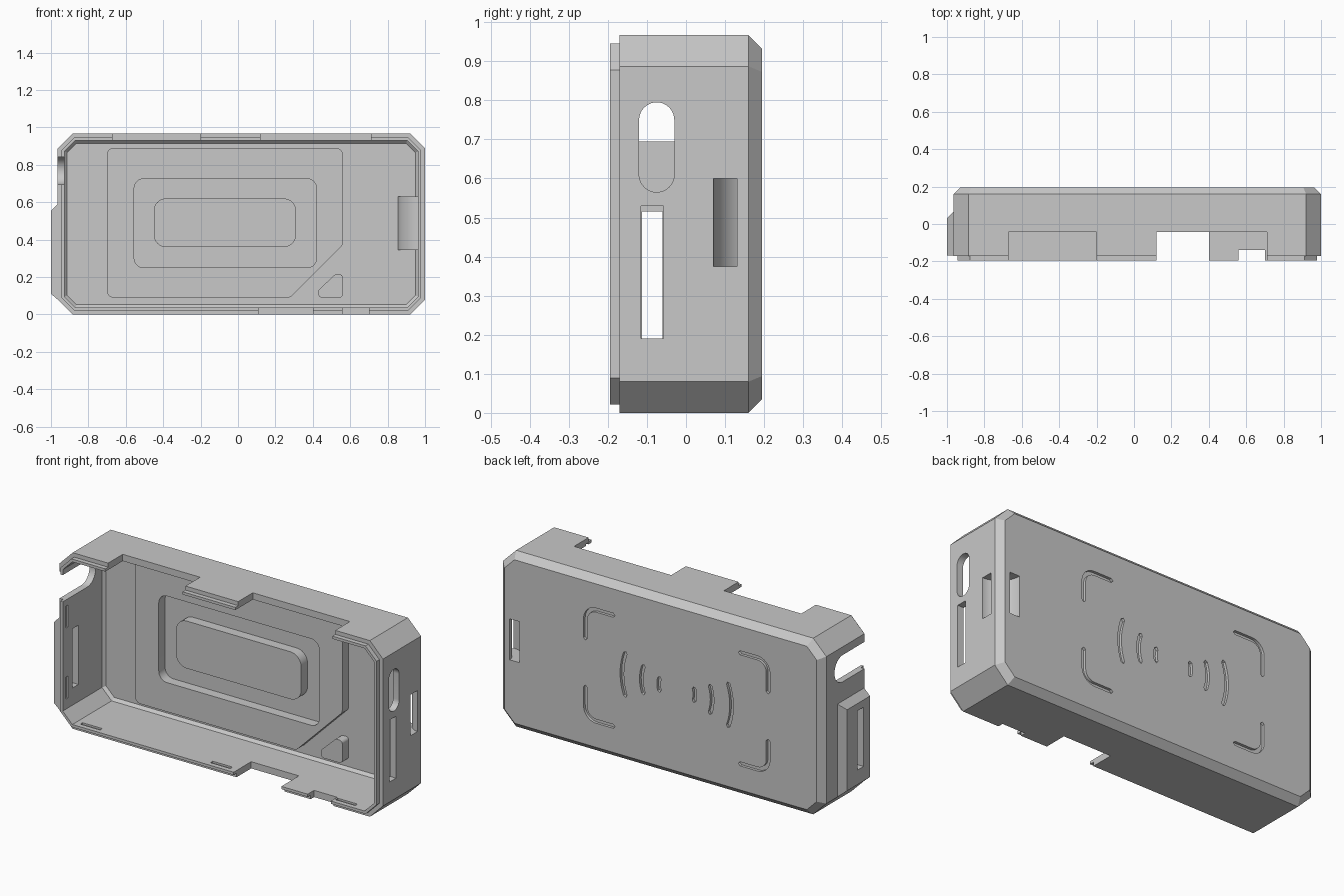
import bpy, bmesh, math
from mathutils import Vector

if "Cube" in bpy.data.objects:
    bpy.data.objects.remove(bpy.data.objects["Cube"], do_unlink=True)

grey = bpy.data.materials.new("matte_grey")
grey.use_nodes = True
GREY = (0.58, 0.58, 0.58, 1)
grey.diffuse_color = GREY
grey.node_tree.nodes["Principled BSDF"].inputs["Base Color"].default_value = GREY

LEFT, RIGHT, TOP = -0.965, 1.0, 0.967
FRONT, BACK, FLOOR = -0.195, 0.195, 0.16


def make(name, bm):
    bmesh.ops.recalc_face_normals(bm, faces=bm.faces)
    mesh = bpy.data.meshes.new(name)
    bm.to_mesh(mesh)
    bm.free()
    mesh.materials.append(grey)
    obj = bpy.data.objects.new(name, mesh)
    bpy.context.collection.objects.link(obj)
    return obj


def loft(name, rings):
    """Skin a list of equal point rings and cap both ends."""
    bm = bmesh.new()
    loops = [[bm.verts.new(p) for p in ring] for ring in rings]
    n = len(loops[0])
    for a, b in zip(loops, loops[1:]):
        for i in range(n):
            j = (i + 1) % n
            bm.faces.new((a[i], a[j], b[j], b[i]))
    bm.faces.new(loops[0])
    bm.faces.new(loops[-1])
    return make(name, bm)


def prism(name, outline, start, end, axis="y"):
    place = {"x": lambda p, d: (d, p[0], p[1]),
             "y": lambda p, d: (p[0], d, p[1]),
             "z": lambda p, d: (p[0], p[1], d)}[axis]
    return loft(name, [[place(p, d) for p in outline] for d in (start, end)])


def rect(a0, a1, b0, b1):
    return [(a0, b0), (a1, b0), (a1, b1), (a0, b1)]


def fillet(prev, corner, nxt, r, n=8):
    """Points of a circular arc that rounds one corner."""
    p = Vector(corner)
    a, b = (Vector(prev) - p).normalized(), (Vector(nxt) - p).normalized()
    half = math.acos(a.dot(b)) / 2
    centre = p + (a + b).normalized() * (r / math.sin(half))
    t = r / math.tan(half)
    v0, v1 = p + a * t - centre, p + b * t - centre
    return [centre + v0.lerp(v1, k / n).normalized() * r for k in range(n + 1)]


def rounded(pts, r):
    n = len(pts)
    return [q for i in range(n) for q in fillet(pts[i - 1], pts[i], pts[(i + 1) % n], r)]


def arc(cx, cy, r, a0, a1, n=14):
    angles = [math.radians(a0 + (a1 - a0) * k / n) for k in range(n + 1)]
    return [(cx + r * math.cos(a), cy + r * math.sin(a)) for a in angles]


def stroke(path, width):
    """Outline of a thick line with pointed-round ends."""
    path = [Vector(p) for p in path]
    h, left, right = width / 2, [], []
    for i, p in enumerate(path):
        t = (path[min(i + 1, len(path) - 1)] - path[max(i - 1, 0)]).normalized()
        side = Vector((-t.y, t.x)) * h
        left.append(p + side)
        right.append(p - side)
        if i == 0:
            tail = p - t * h
        tip = p + t * h
    return [tail] + left + [tip] + right[::-1]


def octagon(inset, y):
    x0, x1, z0, z1 = LEFT + inset, RIGHT - inset, inset, TOP - inset
    c = 0.08 - inset * 0.586
    return [(x, y, z) for x, z in (
        (x0 + c, z0), (x1 - c, z0), (x1, z0 + c), (x1, z1 - c),
        (x1 - c, z1), (x0 + c, z1), (x0, z1 - c), (x0, z0 + c))]


def boolean(target, tool, operation="DIFFERENCE", keep=False):
    mod = target.modifiers.new("bool", "BOOLEAN")
    mod.operation, mod.solver, mod.object = operation, "EXACT", tool
    graph = bpy.context.evaluated_depsgraph_get()
    mesh = bpy.data.meshes.new_from_object(target.evaluated_get(graph))
    target.modifiers.clear()
    target.data = mesh
    if not keep:
        bpy.data.objects.remove(tool, do_unlink=True)


# Shell: chamfered tray with a stepped lip and a side bump
body = loft("case_shell", [octagon(i, y) for i, y in (
    (0.022, FRONT), (0.022, -0.17), (0, -0.17), (0, FLOOR), (0.035, BACK))])


def bump_ring(x, y1, z0, z1):
    return [(x, y, z) for y, z in rect(-0.168, y1, z0, z1)]


boolean(body, loft("bump", [bump_ring(-0.94, 0.065, 0.08, 0.59),
                            bump_ring(-0.965, 0.065, 0.08, 0.59),
                            bump_ring(-1.0, 0.03, 0.11, 0.555)]), "UNION")
boolean(body, loft("cavity", [octagon(i, y) for i, y in (
    (0.037, -0.3), (0.037, 0.145), (0.052, FLOOR))]))

# Openings along the top and bottom walls: x range, depth, z range
for x0, x1, y, z0, z1 in ((-0.67, -0.2, -0.043, 0.8, 1.1), (0.12, 0.71, -0.043, 0.8, 1.1),
                          (0.11, 0.4, -0.043, -0.1, 0.1), (0.56, 0.7, -0.14, -0.1, 0.1)):
    boolean(body, prism("cut", rect(x0, x1, -0.3, y), z0, z1, "z"))

# Side wall openings
boolean(body, prism("cut", rounded(rect(-0.12, -0.03, 0.565, 0.795), 0.0449), 0.9, 1.1, "x"))
boolean(body, prism("cut", rect(-0.115, -0.057, 0.19, 0.53), 0.9, 1.1, "x"))
boolean(body, prism("cut", rect(-0.112, -0.06, 0.19, 0.515), -1.1, -0.9, "x"))
boolean(body, prism("cut", rounded(rect(-0.4, 0.09, 0.695, 0.842), 0.072), -1.1, -0.85, "x"))

# Shallow snap slots inside the lip
for x in (-0.78, 0.01, 0.77):
    for z0, z1 in ((0.027, 0.06), (TOP - 0.06, TOP - 0.027)):
        boolean(body, prism("cut", rect(x - 0.06, x + 0.06, z0, z1), -0.168, -0.148))
for x0, zs in ((LEFT + 0.027, (0.21, 0.6)), (RIGHT - 0.06, (0.21, 0.76))):
    for z in zs:
        boolean(body, prism("cut", rect(x0, x0 + 0.033, z - 0.06, z + 0.06), -0.168, -0.148))

# Engraved corner brackets and wave marks on the back
CX, CZ, HX, HZ, ARM = -0.08, 0.483, 0.555, 0.305, 0.17
marks = []
for sx in (-1, 1):
    for sz in (-1, 1):
        corner = (CX + sx * HX, CZ + sz * HZ)
        a = (corner[0] - sx * ARM, corner[1])
        b = (corner[0], corner[1] - sz * ARM)
        marks.append([a] + fillet(a, corner, b, 0.065) + [b])
    for r, half in ((0.11, 0.033), (0.215, 0.073), (0.333, 0.115)):
        spread = math.degrees(math.asin(half / r))
        mid = 90 - 90 * sx
        marks.append(arc(CX, CZ, r, mid - spread, mid + spread, 10))
for path in marks:
    boolean(body, prism("cut", stroke(path, 0.022), 0.18, 0.25))

# Curved strap channel through the back corner, with its inner housing
housing_outline = [(min(x, 0.975), min(y, 0.172)) for x, y in arc(RIGHT, BACK, 0.148, 189, 260)]
housing = prism("strap_housing", housing_outline + [(0.975, 0.172)], 0.345, 0.63, "z")
channel_outline = arc(RIGHT, BACK, 0.125, 165, 285, 20) + arc(RIGHT, BACK, 0.065, 285, 165, 20)
channel = prism("channel", channel_outline, 0.375, 0.6, "z")
boolean(housing, channel, keep=True)
boolean(body, channel)

# Raised frame on the inner floor, with a recess and a central pad
frame = prism("coil_frame", rounded(
    [(-0.7, 0.09), (0.28, 0.09), (0.56, 0.37), (0.56, 0.89), (-0.7, 0.89)], 0.035), 0.105, 0.165)
boolean(frame, prism("cut", rounded(rect(-0.555, 0.42, 0.25, 0.725), 0.05), 0.0, 0.2))
pad = prism("coil_pad", rounded(rect(-0.45, 0.31, 0.36, 0.62), 0.065), 0.105, 0.165)
block = prism("corner_block", rounded(
    [(0.43, 0.09), (0.56, 0.09), (0.56, 0.215), (0.52, 0.215), (0.43, 0.13)], 0.018), 0.105, 0.165)

# Smooth the curved walls and keep the edges sharp
bpy.ops.object.select_all(action="DESELECT")
for obj in (body, housing, frame, pad, block):
    obj.select_set(True)
bpy.context.view_layer.objects.active = body
bpy.ops.object.shade_smooth_by_angle(angle=math.radians(25))
